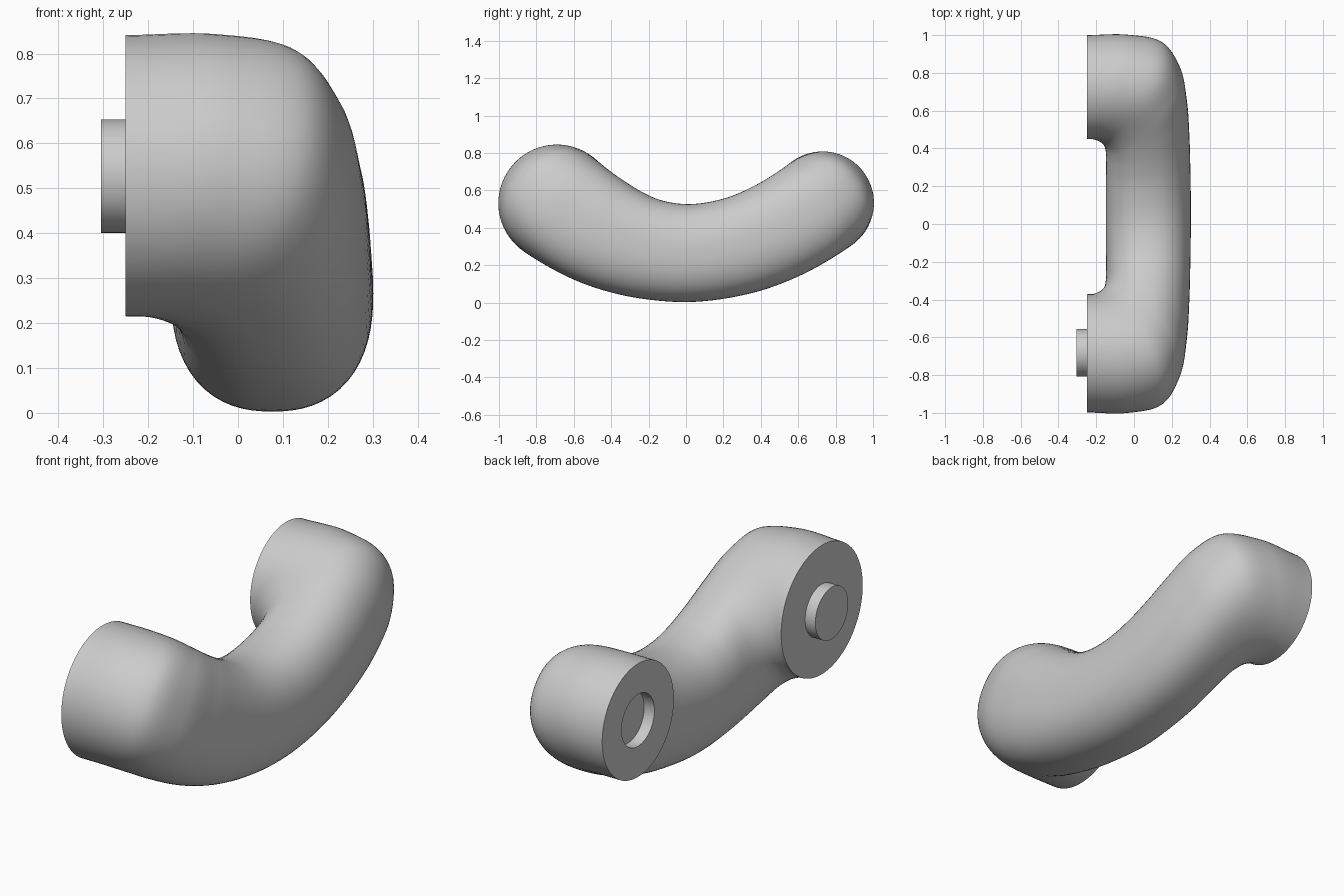
import bpy
import bmesh
from math import atan, sin, cos, pi, radians
from mathutils import Vector

if "Cube" in bpy.data.objects:
    bpy.data.objects.remove(bpy.data.objects["Cube"])

SEGMENTS = 64
STEPS = 8
X = Vector((1, 0, 0))
MID_Z = 0.265
MID_HALF = 0.262

grey = bpy.data.materials.new("plain grey")
grey.use_nodes = True
colour = (0.6, 0.6, 0.6, 1)
grey.diffuse_color = colour
grey.node_tree.nodes["Principled BSDF"].inputs["Base Color"].default_value = colour

# Elbow sections: inner (x, along), outer (x, along), thinning to middle, roundness
ELBOW = [
    ((-0.25, 0.315), (-0.25, -0.315), 0.0, 2.0),
    ((-0.225, 0.318), (-0.01, -0.315), 0.0, 2.05),
    ((-0.19, 0.335), (0.165, -0.255), 0.06, 2.2),
    ((-0.165, 0.37), (0.247, -0.09), 0.18, 2.3),
    ((-0.151, 0.44), (0.28, 0.13), 0.36, 2.35),
    ((-0.148, 0.53), (0.293, 0.37), 0.62, 2.35),
    ((-0.148, 0.64), (0.298, 0.59), 0.86, 2.35),
]


def elbow(y, z, radius):
    """Section keys of one bent end, as (centre, across, up, roundness)."""
    bow = (z - MID_Z) / y ** 2
    k = radius / 0.315
    keys = []
    for (xi, ui), (xo, uo), thin, power in ELBOW:
        # The spine is a parabola that sags to the middle
        middle_u = max(0, (ui + uo) / 2 * k)
        side = 1 if y < 0 else -1
        yc = y + side * middle_u * cos(atan(2 * bow * y))
        tilt = atan(2 * bow * abs(yc))
        along = Vector((0, side * cos(tilt), -sin(tilt)))
        up = Vector((0, side * sin(tilt), cos(tilt)))
        spine = Vector((0, yc, MID_Z + bow * yc ** 2))
        inner = spine + X * xi + along * (ui * k - middle_u)
        outer = spine + X * xo + along * (uo * k - middle_u)
        half = radius + (MID_HALF - radius) * thin
        keys.append(((inner + outer) / 2, (outer - inner) / 2, up * half, power))
    return keys


def flat(key):
    return [*key[0], *key[1], *key[2], key[3]]


def blend(keys):
    """Smooth curve through the section keys."""
    knots = [0]
    for a, b in zip(keys, keys[1:]):
        knots.append(knots[-1] + (b[0] - a[0]).length + (b[1] - a[1]).length / 2)
    rows = [flat(k) for k in keys]
    last = len(rows) - 1

    def slope(i, c):
        def rate(j):
            return (rows[j + 1][c] - rows[j][c]) / (knots[j + 1] - knots[j])
        if i == 0:
            return rate(0)
        if i == last:
            return rate(last - 1)
        h0, h1 = knots[i] - knots[i - 1], knots[i + 1] - knots[i]
        return (rate(i - 1) * h1 + rate(i) * h0) / (h0 + h1)

    out = []
    for i in range(last):
        h = knots[i + 1] - knots[i]
        for s in range(STEPS + (i == last - 1)):
            t = s / STEPS
            out.append([(1 + 2 * t) * (1 - t) ** 2 * rows[i][c]
                        + t * (1 - t) ** 2 * h * slope(i, c)
                        + t * t * (3 - 2 * t) * rows[i + 1][c]
                        + t * t * (t - 1) * h * slope(i + 1, c)
                        for c in range(len(rows[i]))])
    return out


def section(row):
    centre, across, up = Vector(row[:3]), Vector(row[3:6]), Vector(row[6:9])
    pts = []
    for i in range(SEGMENTS):
        a = 2 * pi * i / SEGMENTS
        c, s = cos(a), sin(a)
        r = (abs(c) ** row[9] + abs(s) ** row[9]) ** (-1 / row[9])
        pts.append(centre + across * c * r + up * s * r)
    return pts


def loft(name, rings):
    bm = bmesh.new()
    loops = [[bm.verts.new(p) for p in ring] for ring in rings]
    for a, b in zip(loops, loops[1:]):
        for i in range(SEGMENTS):
            j = (i + 1) % SEGMENTS
            bm.faces.new((a[i], a[j], b[j], b[i]))
    bm.faces.new(loops[0])
    bm.faces.new(loops[-1])
    bmesh.ops.recalc_face_normals(bm, faces=bm.faces)
    mesh = bpy.data.meshes.new(name)
    bm.to_mesh(mesh)
    bm.free()
    mesh.materials.append(grey)
    obj = bpy.data.objects.new(name, mesh)
    bpy.context.collection.objects.link(obj)
    bpy.ops.object.select_all(action='DESELECT')
    obj.select_set(True)
    bpy.context.view_layer.objects.active = obj
    bpy.ops.object.shade_smooth_by_angle(angle=radians(35))


# Curved body: front elbow, middle, back elbow
front = elbow(-0.685, 0.528, 0.313)
back = elbow(0.725, 0.53, 0.275)
middle = (Vector((0.076, 0, MID_Z)), X * 0.225, Vector((0, 0, MID_HALF)), 2.35)
rings = [section(r) for r in blend(front + [middle] + back[::-1])]

# Round socket sunk into the back end face
PEG_RADIUS = 0.126
PEG_LENGTH = 0.055
centre, across, up, _ = back[0]
for depth in (0, PEG_LENGTH):
    rings.append(section([*(centre + X * depth), *(across.normalized() * PEG_RADIUS),
                          *(up.normalized() * PEG_RADIUS), 2]))
loft("curved_body", rings)

# Round peg on the front end face
peg = []
for x in (-0.24, -0.25 - PEG_LENGTH):
    peg.append(section([x, -0.682, 0.527, 0, PEG_RADIUS, 0, 0, 0, PEG_RADIUS, 2]))
loft("connector_peg", peg)
